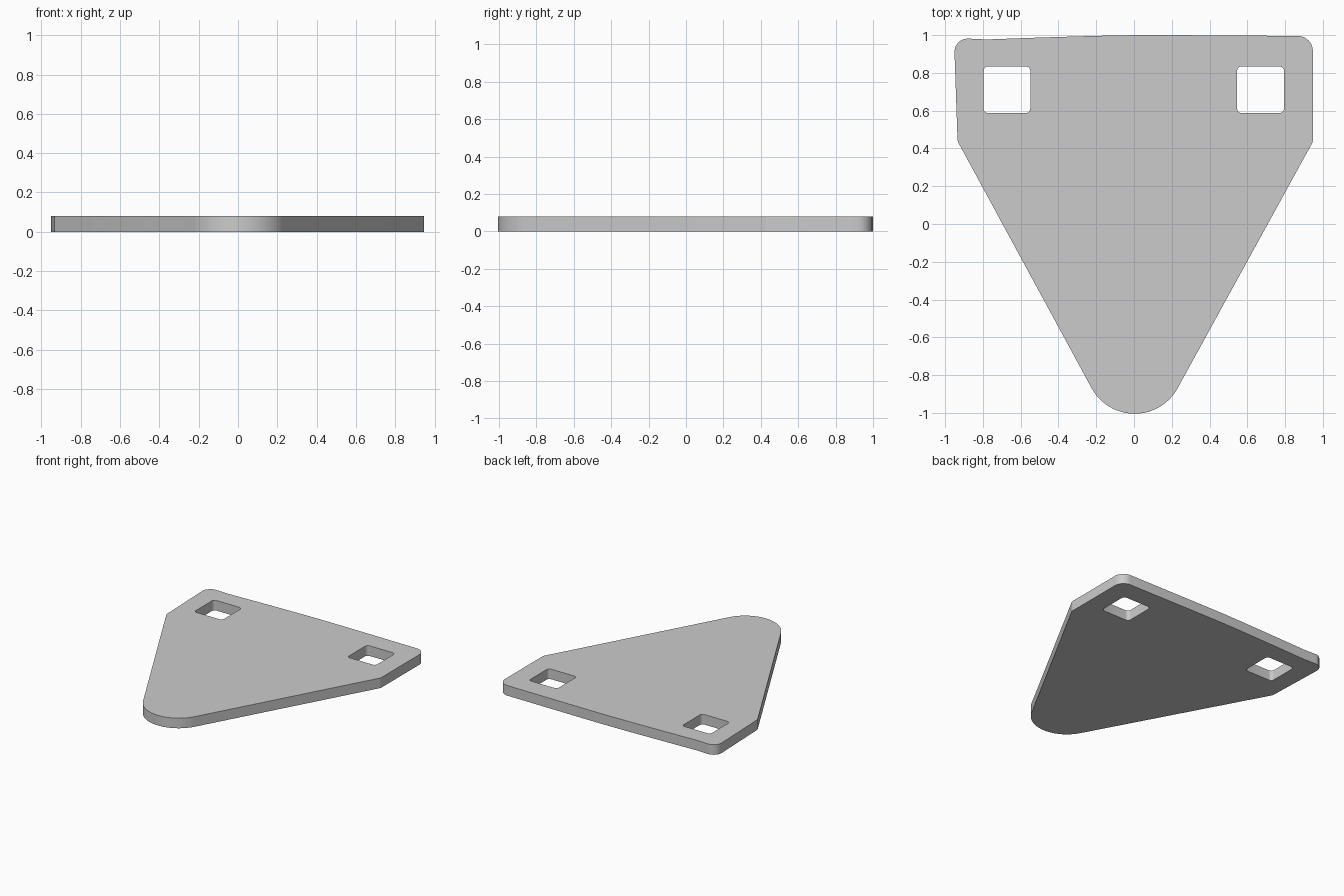
import bpy
import bmesh
import math
from mathutils import Vector

if "Cube" in bpy.data.objects:
    bpy.data.objects.remove(bpy.data.objects["Cube"])

THICKNESS = 0.08


def rounded(corners):
    """Turn (x, y, radius, segments) corners into a filleted point loop."""
    points = []
    for i, (x, y, radius, segments) in enumerate(corners):
        p = Vector((x, y))
        if radius == 0:
            points.append(p)
            continue
        a = (Vector(corners[i - 1][:2]) - p).normalized()
        b = (Vector(corners[(i + 1) % len(corners)][:2]) - p).normalized()
        half = a.angle(b) / 2
        centre = p + (a + b).normalized() * radius / math.sin(half)
        start = p + a * radius / math.tan(half) - centre
        end = p + b * radius / math.tan(half) - centre
        sweep = start.angle_signed(end)
        for k in range(segments + 1):
            t = -sweep * k / segments
            c, s = math.cos(t), math.sin(t)
            points.append(centre + Vector((start.x * c - start.y * s,
                                           start.x * s + start.y * c)))
    return points


def add_loop(bm, points):
    verts = [bm.verts.new((p.x, p.y, 0)) for p in points]
    return [bm.edges.new((v, verts[(i + 1) % len(verts)])) for i, v in enumerate(verts)]


def square(cx, cy, half, radius):
    return rounded([(cx + sx * half, cy + sy * half, radius, 6)
                    for sx, sy in ((-1, -1), (1, -1), (1, 1), (-1, 1))])


# Outline: rounded nose, angled sides, slightly bowed back edge
outline = rounded([
    (0.002, -1.286, 0.259, 24),
    (0.947, 0.435, 0.05, 4),
    (0.947, 0.995, 0.08, 10),
    (0.20, 1.0, 0, 0),
    (0.0, 1.0, 0, 0),
    (-0.20, 0.996, 0, 0),
    (-0.50, 0.987, 0, 0),
    (-0.78, 0.977, 0, 0),
    (-0.953, 0.985, 0.07, 10),
    (-0.934, 0.438, 0.05, 4),
])

# Plate face with two square slots, then extruded to thickness
bm = bmesh.new()
edges = add_loop(bm, outline)
for cx in (-0.673, 0.67):
    edges += add_loop(bm, square(cx, 0.711, 0.124, 0.025))
bmesh.ops.triangle_fill(bm, use_beauty=True, edges=edges, normal=(0, 0, 1))
result = bmesh.ops.extrude_face_region(bm, geom=bm.faces[:])
top = [g for g in result["geom"] if isinstance(g, bmesh.types.BMVert)]
bmesh.ops.translate(bm, verts=top, vec=(0, 0, THICKNESS))
bmesh.ops.recalc_face_normals(bm, faces=bm.faces[:])

mesh = bpy.data.meshes.new("slotted_plate")
bm.to_mesh(mesh)
bm.free()
plate = bpy.data.objects.new("slotted_plate", mesh)
bpy.context.collection.objects.link(plate)

# Smooth rounded walls, crisp rims
bpy.context.view_layer.objects.active = plate
plate.select_set(True)
bpy.ops.object.shade_smooth_by_angle(angle=math.radians(30))
